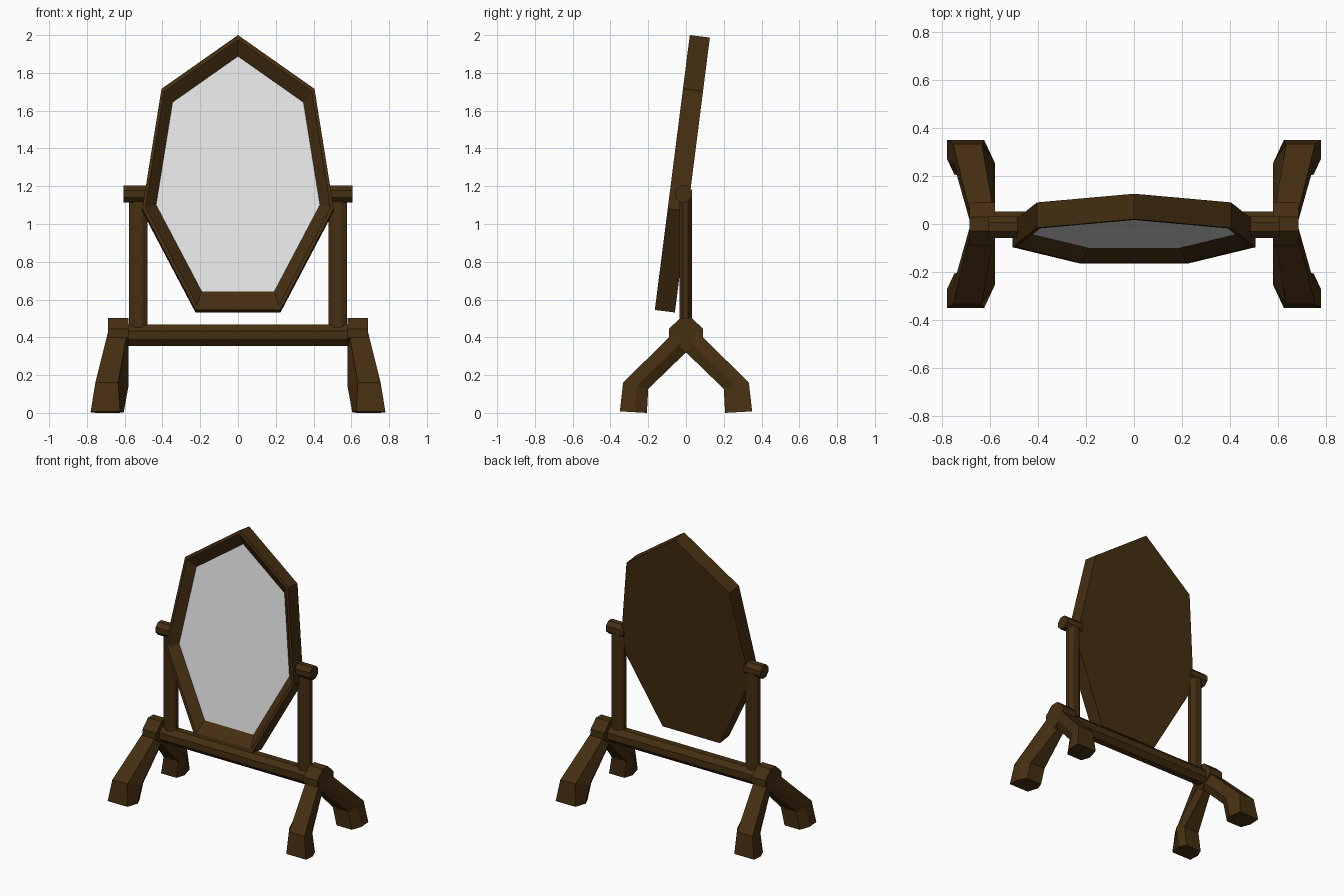
import bpy, bmesh, math
from mathutils import Vector

cube = bpy.data.objects.get("Cube")
if cube:
    bpy.data.objects.remove(cube, do_unlink=True)


def material(name, rgb, roughness):
    m = bpy.data.materials.new(name)
    m.use_nodes = True
    m.diffuse_color = (*rgb, 1)
    bsdf = m.node_tree.nodes["Principled BSDF"]
    bsdf.inputs["Base Color"].default_value = (*rgb, 1)
    bsdf.inputs["Roughness"].default_value = roughness
    return m


wood = material("dark_wood", (0.06, 0.028, 0.0056), 0.7)
glass = material("mirror_grey", (0.8, 0.8, 0.8), 0.5)


def loft(name, rings, end_material=0):
    """Skin matching rings of points, cap both ends."""
    bm = bmesh.new()
    loops = [[bm.verts.new(p) for p in ring] for ring in rings]
    n = len(loops[0])
    for a, b in zip(loops, loops[1:]):
        for i in range(n):
            j = (i + 1) % n
            bm.faces.new((a[i], a[j], b[j], b[i]))
    bm.faces.new(loops[0])
    bm.faces.new(loops[-1]).material_index = end_material
    bmesh.ops.recalc_face_normals(bm, faces=bm.faces)
    mesh = bpy.data.meshes.new(name)
    bm.to_mesh(mesh)
    bm.free()
    mesh.materials.append(wood)
    mesh.materials.append(glass)
    obj = bpy.data.objects.new(name, mesh)
    bpy.context.collection.objects.link(obj)
    return obj


def octagon(width, depth):
    """Flat-sided octagon with the given size across its flats."""
    k = 0.5 / math.cos(math.pi / 8)
    angles = [math.pi / 8 + i * math.pi / 4 for i in range(8)]
    return [(k * width * math.cos(a), k * depth * math.sin(a)) for a in angles]


# Tilted frame: back, front edge, sloped moulding and recessed glass
half = [(0.405, 1.18), (0.507, 0.54), (0.225, 0)]
outline = [(0, 1.467)] + half + [(-x, v) for x, v in reversed(half)]
middle = 0.73
steps = [(1, 0.107), (1, 0), (0.965, 0), (0.915, 0.023), (0.855, 0.052)]
frame = loft("mirror_frame",
             [[(x * s, d, middle + (v - middle) * s) for x, v in outline]
              for s, d in steps], end_material=1)
frame.location = (0, -0.165, 0.545)
frame.rotation_euler.x = -math.radians(7.25)

# Octagonal bar between the two stands
loft("cross_bar", [[(x, y, 0.411 + z) for y, z in octagon(0.106, 0.112)]
                   for x in (-0.6, 0.6)])

# Leg stations: outer x, inner x, inner bevel, upper (y, z), lower (y, z)
stations = [
    (0.685, 0.58, 0.005, (0.05, 0.44), (-0.02, 0.34)),
    (0.755, 0.58, 0.055, (0.333, 0.16), (0.2, 0.127)),
    (0.78, 0.605, 0.02, (0.35, 0.008), (0.207, 0)),
]


def leg_ring(station, side, facing):
    outer, inner, bevel, upper, lower = station
    upper, lower = Vector(upper), Vector(lower)
    section = [(outer, 0), (outer, 0.55), (outer - 0.03, 1),
               (inner + 0.025, 1), (inner, 0.6), (inner + bevel, 0)]
    ring = []
    for x, t in section:
        y, z = upper.lerp(lower, t)
        ring.append((side * x, facing * y, z))
    return ring


hub_half = [(0.03, 0.503), (0.09, 0.445), (0.09, 0.4)]
hub = hub_half + [(0, 0.317)] + [(-y, z) for y, z in reversed(hub_half)]

for label, side in (("left", 1), ("right", -1)):
    # Upright post
    loft(label + "_post", [[(side * 0.527 + x, y - 0.002, z)
                            for x, y in octagon(0.098, 0.066)]
                           for z in (0.43, 1.15)])
    # Pivot peg
    loft(label + "_pivot", [[(side * x, y - 0.013, z + 1.16)
                             for y, z in octagon(0.09, 0.09)]
                            for x in (0.47, 0.607)])
    # Hub and its two splayed legs
    loft(label + "_hub", [[(side * x, y, z) for y, z in hub]
                          for x in (0.58, 0.687)])
    for end, facing in (("front", -1), ("back", 1)):
        loft(f"{label}_{end}_leg",
             [leg_ring(s, side, facing) for s in stations])
